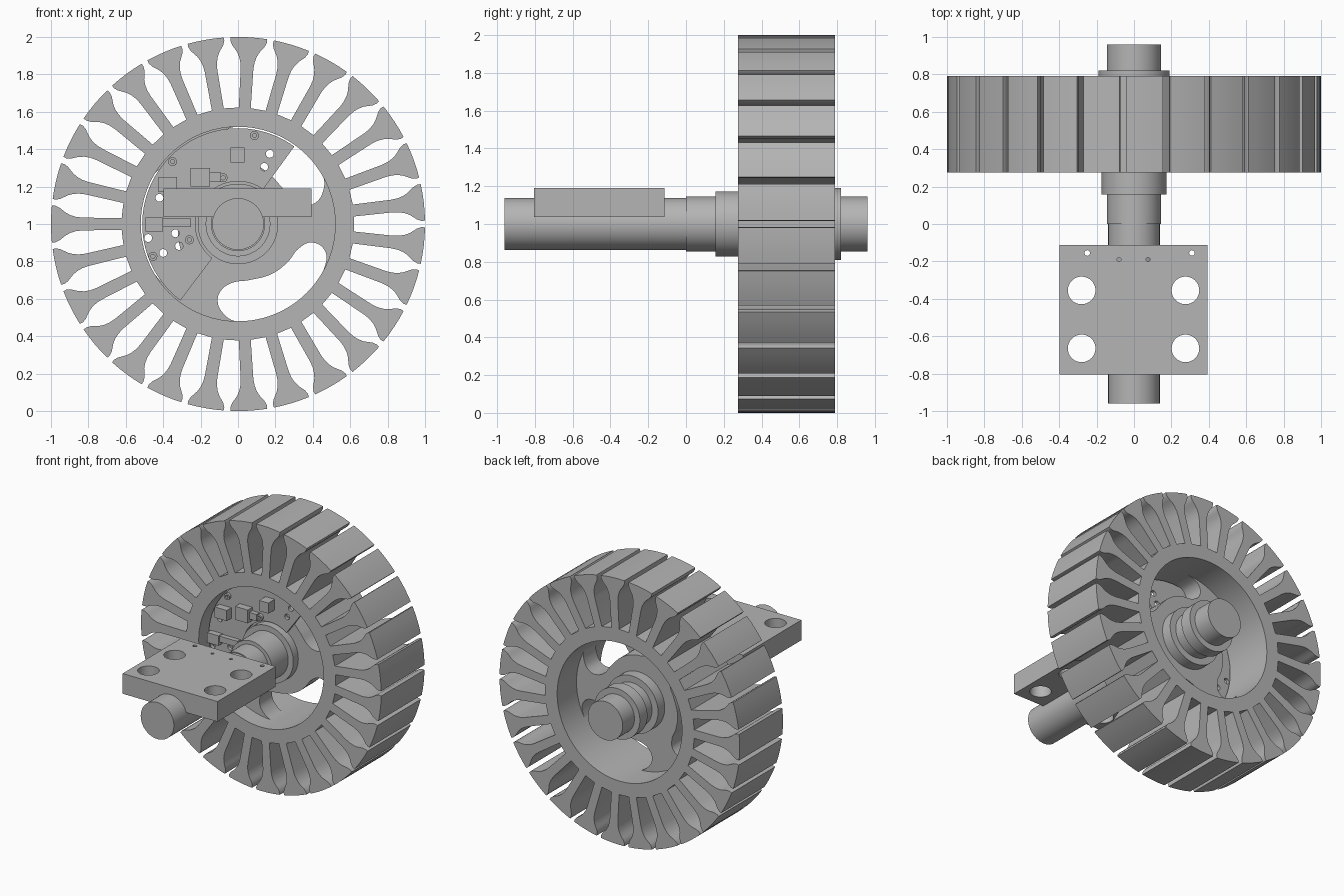
import bpy, bmesh
from math import sin, cos, radians, pi
from mathutils import Matrix

cube = bpy.data.objects.get("Cube")
if cube:
    bpy.data.objects.remove(cube)

grey = bpy.data.materials.new("plain_grey")
grey.use_nodes = True
grey.diffuse_color = (0.46, 0.46, 0.46, 1)
grey.node_tree.nodes["Principled BSDF"].inputs["Base Color"].default_value = (0.46, 0.46, 0.46, 1)

AXLE_Z = 1.0
UPRIGHT = Matrix.Rotation(pi / 2, 4, 'X')


def polar(r, deg):
    return (r * cos(radians(deg)), r * sin(radians(deg)))


def arc(r, start, end, n):
    return [polar(r, start + (end - start) * i / n) for i in range(n + 1)]


def circle(r, x=0, y=0, n=24):
    return [(x + r * cos(2 * pi * i / n), y + r * sin(2 * pi * i / n)) for i in range(n)]


def rect(x0, x1, y0, y1):
    return [(x0, y0), (x1, y0), (x1, y1), (x0, y1)]


def finish(name, bm, matrix):
    bmesh.ops.remove_doubles(bm, verts=bm.verts, dist=0.0002)
    bmesh.ops.recalc_face_normals(bm, faces=bm.faces)
    bm.transform(matrix)
    mesh = bpy.data.meshes.new(name)
    bm.to_mesh(mesh)
    bm.free()
    mesh.materials.append(grey)
    obj = bpy.data.objects.new(name, mesh)
    bpy.context.collection.objects.link(obj)
    bpy.ops.object.select_all(action='DESELECT')
    obj.select_set(True)
    bpy.context.view_layer.objects.active = obj
    bpy.ops.object.shade_smooth_by_angle(angle=radians(30))
    return obj


def slab(name, outlines, start, end, upright=True, rounded=()):
    """Flat outline with holes, extruded along y (upright) or z."""
    curve = bpy.data.curves.new(name + "_outline", 'CURVE')
    curve.dimensions = '2D'
    curve.fill_mode = 'BOTH'
    curve.extrude = (end - start) / 2
    curve.resolution_u = 8
    for pts in outlines:
        s = curve.splines.new('POLY')
        s.points.add(len(pts) - 1)
        for p, (x, y) in zip(s.points, pts):
            p.co = (x, y, 0, 1)
        s.use_cyclic_u = True
    for pts in rounded:
        s = curve.splines.new('BEZIER')
        s.bezier_points.add(len(pts) - 1)
        for p, (x, y) in zip(s.bezier_points, pts):
            p.co = (x, y, 0)
            p.handle_left_type = p.handle_right_type = 'AUTO'
        s.use_cyclic_u = True
    temp = bpy.data.objects.new(name + "_temp", curve)
    bpy.context.collection.objects.link(temp)
    graph = bpy.context.evaluated_depsgraph_get()
    flat = bpy.data.meshes.new_from_object(temp.evaluated_get(graph))
    bm = bmesh.new()
    bm.from_mesh(flat)
    bpy.data.objects.remove(temp)
    bpy.data.curves.remove(curve)
    bpy.data.meshes.remove(flat)
    mid = (start + end) / 2
    if upright:
        matrix = Matrix.Translation((0, mid, AXLE_Z)) @ UPRIGHT
    else:
        matrix = Matrix.Translation((0, 0, mid))
    return finish(name, bm, matrix)


def lathe(name, profile, n=64):
    """Solid turned about the axle from (y, radius) steps."""
    bm = bmesh.new()
    rings = [[bm.verts.new((x, y, z)) for x, z in circle(r, n=n)] for y, r in profile]
    for a, b in zip(rings, rings[1:]):
        for i in range(n):
            j = (i + 1) % n
            bm.faces.new((a[i], a[j], b[j], b[i]))
    bm.faces.new(rings[0])
    bm.faces.new(rings[-1])
    return finish(name, bm, Matrix.Translation((0, 0, AXLE_Z)))


# Toothed stator ring: half tooth profile as (radius, half width)
TEETH = 27
PITCH = 360 / TEETH
half_tooth = [(0.622, 0.032), (0.83, 0.034), (0.865, 0.038), (0.895, 0.047),
              (0.92, 0.060), (0.94, 0.076), (0.955, 0.088), (0.978, 0.098)]
tip = [(1.0 * cos(a), 1.0 * sin(a)) for a in (-0.098, -0.05, 0, 0.05, 0.098)]
tooth = [(r, -w) for r, w in half_tooth] + tip + [(r, w) for r, w in reversed(half_tooth)]
outline = []
for k in range(TEETH):
    c, s = polar(1, (k + 0.5) * PITCH)
    outline += [(x * c - y * s, x * s + y * c) for x, y in tooth]
slab("stator_ring", [outline, circle(0.52, n=96)], 0.275, 0.79)

# Hub plate with three swirling openings
opening = [(0.42, 255), (0.48, 260), (0.523, 270), (0.523, 292), (0.523, 315), (0.515, 335),
           (0.485, 343), (0.41, 346), (0.35, 338), (0.335, 323), (0.322, 304),
           (0.306, 282), (0.317, 264), (0.363, 256)]
openings = [[polar(r, a + turn) for r, a in opening] for turn in (0, 120, 240)]
slab("hub_plate", [circle(0.56, n=96)], 0.41, 0.56, rounded=openings)

# Circuit board with mounting holes
board_holes = [(0.17, 0.375), (0.14, 0.305), (-0.42, 0.14), (-0.48, -0.075),
               (-0.335, -0.05), (-0.315, -0.118), (-0.4, -0.155)]
board = arc(0.512, 54, 233, 60) + arc(0.228, 233, 54, 40)
slab("circuit_board", [board] + [circle(0.021, x, y, 16) for x, y in board_holes], 0.385, 0.411)

# Components on the board
chips = [(-0.04, 0.036, 0.33, 0.41, 0.31), (-0.255, -0.15, 0.2, 0.3, 0.33),
         (-0.15, -0.09, 0.225, 0.275, 0.35), (-0.425, -0.325, 0.17, 0.25, 0.33),
         (-0.495, -0.4, -0.04, 0.035, 0.34), (-0.4, -0.25, -0.015, 0.03, 0.35)]
for i, (x0, x1, z0, z1, front) in enumerate(chips):
    slab("board_component_%d" % (i + 1), [rect(x0, x1, z0, z1)], front, 0.39)

# Board screws
for i, (x, z) in enumerate([(-0.35, 0.333), (-0.08, 0.247), (0.088, 0.473),
                            (-0.26, -0.085), (-0.455, -0.173)]):
    slab("board_screw_%d" % (i + 1), [circle(0.024, x, z, 16), circle(0.011, x, z, 12)], 0.365, 0.39)

# Stepped axle and its bearing collars
lathe("axle", [(-0.96, 0.138), (0.0, 0.138), (0.0, 0.145), (0.96, 0.145)])
lathe("front_collar", [(0.157, 0.173), (0.42, 0.173)])
lathe("hub_boss", [(0.35, 0.215), (0.64, 0.215)])
lathe("rear_collar", [(0.55, 0.165), (0.73, 0.165), (0.73, 0.19), (0.82, 0.19)])

# Mounting block with bolt holes
holes = [circle(0.074, x, y, 32) for x in (-0.28, 0.275) for y in (-0.355, -0.665)]
holes += [circle(0.015, x, -0.155, 12) for x in (-0.25, 0.31)]
holes += [circle(0.011, x, -0.19, 12) for x in (-0.08, 0.075)]
slab("mounting_block", [rect(-0.397, 0.393, -0.805, -0.113)] + holes, 1.038, 1.19, upright=False)
